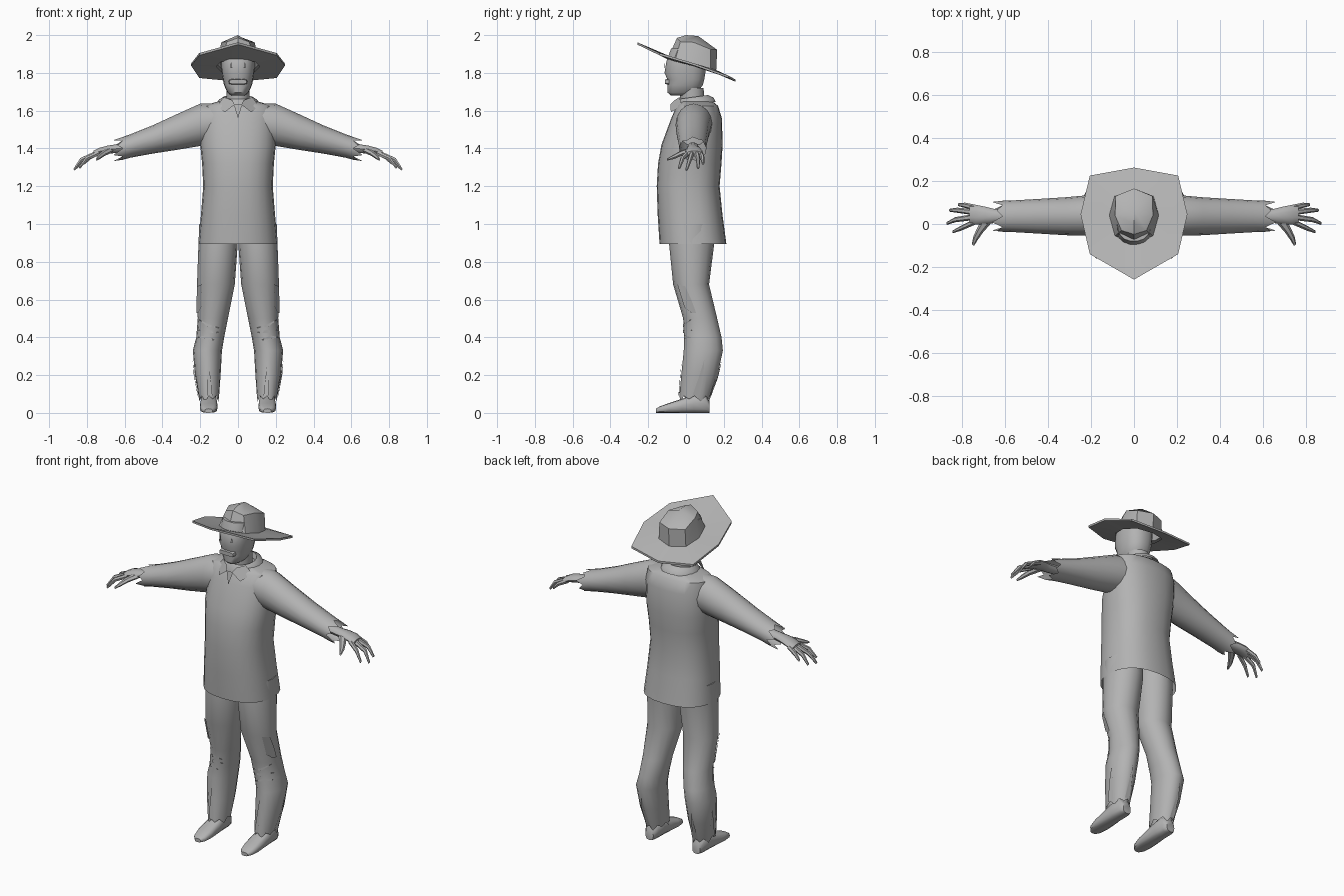
import bpy, math
from mathutils import Vector as V

grey = bpy.data.materials.new("grey")
grey.diffuse_color = (0.45, 0.45, 0.45, 1)
X, Y, Z = V((1, 0, 0)), V((0, 1, 0)), V((0, 0, 1))


def make(name, verts, faces, mirror=False, angle=45):
    me = bpy.data.meshes.new(name)
    me.from_pydata([tuple(v) for v in verts], [], faces)
    me.materials.append(grey)
    me.shade_smooth()
    me.set_sharp_from_angle(angle=math.radians(angle))
    ob = bpy.data.objects.new(name, me)
    bpy.context.collection.objects.link(ob)
    if mirror:
        ob.modifiers.new("mirror", 'MIRROR').use_clip = False
    return ob


def se(t, p):
    return math.copysign(abs(t) ** p, t)


def loft(name, rings, u, v, n=16, p=1.0, caps=(True, True), mirror=False, jag=None, angle=45):
    """rings: (centre, half size along u, half size along v)"""
    vs, fs = [], []
    for k, (c, a, b) in enumerate(rings):
        for i in range(n):
            t = 2 * math.pi * i / n
            q = V(c) + u * a * se(math.cos(t), p) + v * b * se(math.sin(t), p)
            if jag and k == len(rings) - 1 and i % 2:
                q += jag * (1 if i % 4 == 1 else 0.55)
            vs.append(q)
    for k in range(len(rings) - 1):
        for i in range(n):
            j = (i + 1) % n
            fs.append((k * n + i, k * n + j, k * n + n + j, k * n + n + i))
    if caps[0]:
        fs.append(tuple(reversed(range(n))))
    if caps[1]:
        m = (len(rings) - 1) * n
        fs.append(tuple(range(m, m + n)))
    return make(name, vs, fs, mirror, angle)


def upright(rows):
    """rows: (z, x centre, half width, front y, back y)"""
    return [((x, (f + b) / 2, z), r, (b - f) / 2) for z, x, r, f, b in rows]


# shirt body
loft("shirt", upright([
    (.893, 0, .21, -.14, .214), (1.05, 0, .196, -.15, .193), (1.2, 0, .184, -.155, .178),
    (1.32, 0, .19, -.148, .188), (1.42, 0, .2, -.13, .194), (1.56, 0, .2, -.078, .19),
    (1.625, 0, .19, -.05, .17), (1.65, 0, .1, -.035, .14)]),
    X, Y, 24, .85, caps=(False, True))

# sleeves with torn cuffs
loft("sleeve", [((.1, .045, 1.54), .1, .1), ((.2, .04, 1.525), .095, .112),
                ((.32, .036, 1.488), .088, .095), ((.45, .036, 1.448), .08, .075),
                ((.57, .036, 1.413), .073, .062), ((.61, .036, 1.4), .072, .06)],
     Y, Z, 16, caps=(False, False), mirror=True, jag=V((.05, 0, -.012)))

# hands: palm, fingers, thumb
loft("palm", [((.56, .037, 1.408), .03, .025), ((.65, .037, 1.398), .033, .024),
              ((.69, .04, 1.394), .04, .022), ((.735, .043, 1.384), .046, .02),
              ((.765, .043, 1.372), .04, .016)], Y, Z, 10, mirror=True)
fingers = {
    "little_finger": [(.735, .075, 1.378), (.785, .087, 1.352), (.815, .09, 1.32)],
    "ring_finger": [(.745, .055, 1.377), (.82, .064, 1.345), (.855, .064, 1.297)],
    "middle_finger": [(.745, .032, 1.377), (.83, .02, 1.34), (.868, .003, 1.287)],
    "index_finger": [(.735, .012, 1.377), (.8, -.018, 1.348), (.84, -.036, 1.297)]}
for name, path in fingers.items():
    loft(name, [(c, r, r) for c, r in zip(path, (.014, .012, .007))],
         Y, V((.5, 0, .85)), 6, mirror=True)
loft("thumb", [((.68, .02, 1.39), .024, .016), ((.715, -.03, 1.372), .017, .014),
               ((.735, -.065, 1.355), .013, .012), ((.748, -.098, 1.342), .006, .006)],
     V((.85, .5, 0)), Z, 6, mirror=True)

# trouser legs
LEG = [(1.0, .105, .1, -.08, .15), (.9, .105, .104, -.09, .15), (.68, .117, .1, -.068, .122),
       (.5, .133, .08, -.015, .165), (.4, .147, .074, -.01, .188), (.33, .162, .077, -.012, .195),
       (.2, .16, .068, -.025, .168), (.09, .154, .054, -.035, .128)]
loft("trouser_leg", upright(LEG), X, Y, 16, caps=(True, False), mirror=True, jag=V((0, 0, -.03)))


def on_leg(deg, z, off=.006):
    """point just outside the leg surface at an angle and height"""
    for a, b in zip(LEG, LEG[1:]):
        if a[0] >= z >= b[0]:
            t = (a[0] - z) / (a[0] - b[0])
            _, x, r, f, k = [p + (q - p) * t for p, q in zip(a, b)]
            c, s = math.cos(math.radians(deg)), math.sin(math.radians(deg))
            return V((x + (r + off) * c, (f + k) / 2 + ((k - f) / 2 + off) * s, z))


# thigh patch, knee tears and hem slits as thin plates
plates = {
    "thigh_patch": [[(-46, .68), (-20, .67), (-12, .6), (-8, .53), (-24, .53), (-44, .56)]],
    "knee_tear": [[(-120, .45), (-75, .47), (-30, .495), (-75, .455)],
                  [(-125, .425), (-80, .44), (-25, .44), (-80, .422)],
                  [(-110, .385), (-70, .41), (-35, .4), (-70, .392)]],
    "hem_slit": [[(d - 13, .092), (d + 13, .092), (d + 9, .18), (d + 2, .28), (d - 5, .2)]
                 for d in (-95, 5, 85)]}
for name, polys in plates.items():
    vs, fs = [], []
    for poly in polys:
        fs.append(tuple(range(len(vs), len(vs) + len(poly))))
        vs += [on_leg(d, z) for d, z in poly]
    make(name, vs, fs, True)

# ankles and shoes
loft("ankle", upright([(.3, .158, .04, .03, .11), (.06, .155, .04, .03, .115)]), X, Y, 10, mirror=True)
loft("shoe", [((.155, y, h / 2), r, h / 2) for y, r, h in
              [(.125, .026, .06), (.1, .042, .1), (.04, .044, .1), (-.02, .047, .075),
               (-.09, .047, .052), (-.14, .038, .034), (-.16, .02, .022)]],
     X, Z, 12, .7, mirror=True)

# neck and head
loft("neck", upright([(1.6, 0, .06, -.03, .1), (1.72, 0, .062, -.035, .095)]), X, Y, 14)
loft("head", upright([(1.68, 0, .035, -.08, .04), (1.695, 0, .055, -.098, .06),
                      (1.735, 0, .074, -.1, .09), (1.765, 0, .08, -.1, .098),
                      (1.8, 0, .086, -.115, .104), (1.86, 0, .088, -.105, .108),
                      (1.93, 0, .08, -.08, .1)]), X, Y, 18, .85)

# lips and eyes
loft("lips", [((0, -.09, 1.753), .05, .015), ((0, -.112, 1.753), .046, .012)], X, Z, 12, .5)
make("eye", [(.03, -.115, 1.825), (.04, -.112, 1.825), (.042, -.112, 1.845), (.035, -.112, 1.855)],
     [(0, 1, 2, 3)], True)

# collar band, flaps and open neckline
tilt = V((0, 1, .14))
loft("collar", [((0, .05, 1.632), .112, .108), ((0, .048, 1.655), .104, .1),
                ((0, .04, 1.672), .08, .078), ((0, .04, 1.64), .066, .07)],
     X, tilt, 18, caps=(False, False))
make("collar_flap", [(.075, -.035, 1.672), (.112, -.02, 1.625), (.07, -.08, 1.592),
                     (.018, -.083, 1.632), (.03, -.06, 1.655)], [(0, 1, 2, 3, 4)], True, 80)
make("neckline", [(-.022, -.077, 1.632), (0, -.092, 1.56), (.022, -.077, 1.632)], [(0, 1, 2)])

# hat: tilted angular brim and dented crown
half_brim = [(0, -.258, 1.962), (.205, -.14, 1.905), (.248, .045, 1.85),
             (.205, .225, 1.785), (0, .262, 1.765)]
outer = half_brim + [(-x, y, z) for x, y, z in half_brim[3:0:-1]]
half_base = [(0, -.092, 1.885), (.088, -.055, 1.875), (.115, .04, 1.85),
             (.09, .13, 1.825), (0, .16, 1.815)]
half_top = [(0, -.048, 1.985), (.058, -.03, 1.965), (.088, .04, 1.962),
            (.085, .13, 1.925), (0, .165, 1.922)]


def full(h):
    return h + [(-x, y, z) for x, y, z in h[3:0:-1]]


base, top = full(half_base), full(half_top)
under = [(x, y, z - .012) for x, y, z in outer]
under_in = [(x, y, z - .015) for x, y, z in base]
vs = under_in + under + outer + base
fs = [(k * 8 + i, k * 8 + (i + 1) % 8, k * 8 + 8 + (i + 1) % 8, k * 8 + 8 + i)
      for k in range(3) for i in range(8)]
make("hat_brim", vs, fs, angle=40)
vs = base + top + [(0, .0, 2.0), (0, .065, 1.995)]
fs = [(i, (i + 1) % 8, 8 + (i + 1) % 8, 8 + i) for i in range(8)]
for s in ((8, 9, 16), (9, 10, 17, 16), (10, 11, 17), (11, 12, 17),
          (12, 13, 17), (13, 14, 17), (14, 15, 16, 17), (15, 8, 16)):
    fs.append(s)
make("hat_crown", vs, fs, angle=40)
